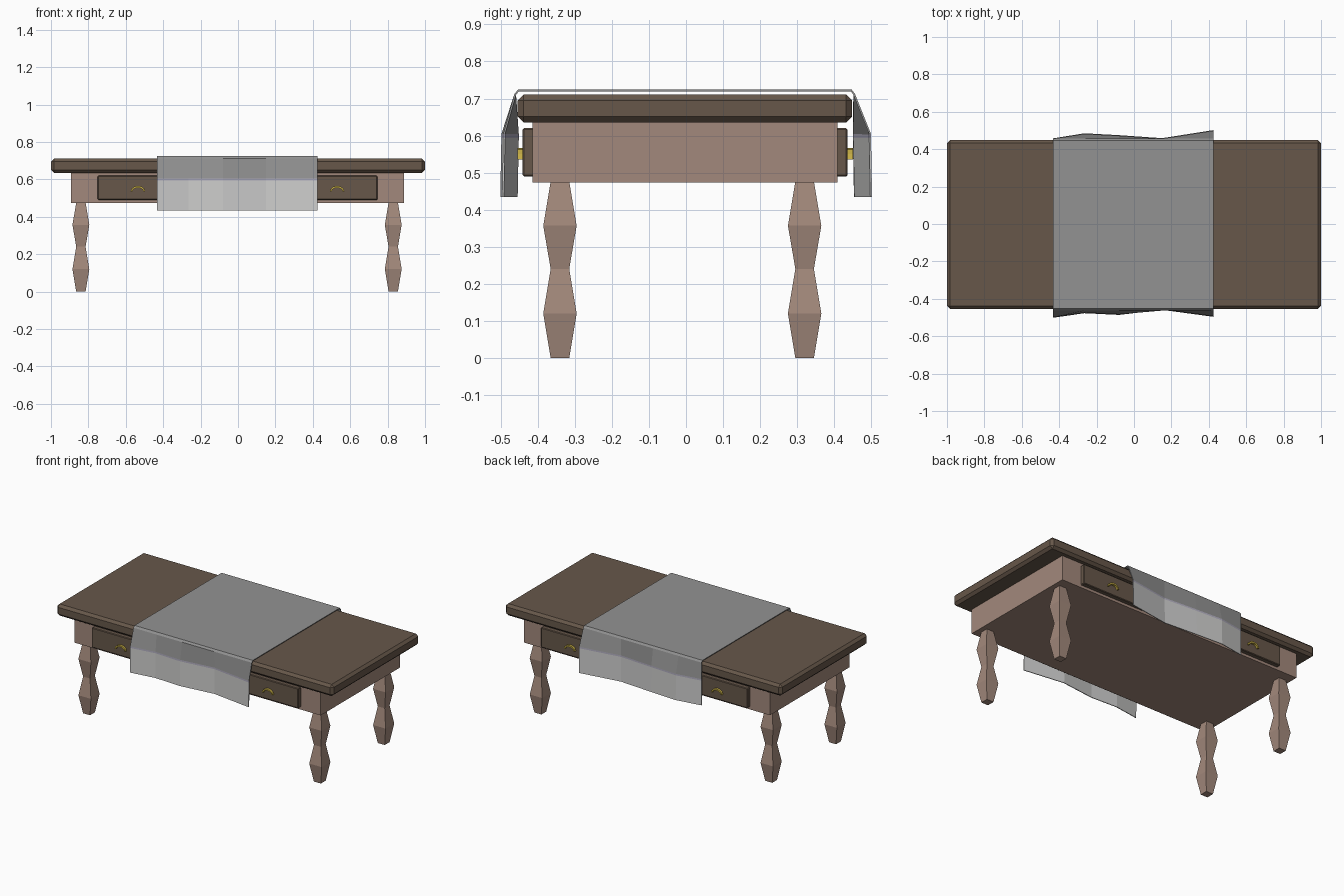
import bpy, bmesh, math

if "Cube" in bpy.data.objects:
    bpy.data.objects.remove(bpy.data.objects["Cube"])


def material(name, rgb):
    m = bpy.data.materials.new(name)
    m.diffuse_color = (*rgb, 1)
    m.use_nodes = True
    m.node_tree.nodes["Principled BSDF"].inputs["Base Color"].default_value = m.diffuse_color
    return m


DARK = material("dark wood", (0.135, 0.096, 0.068))
PINK = material("light wood", (0.365, 0.25, 0.20))
GOLD = material("brass", (0.56, 0.42, 0.06))
GREY = material("grey cloth", (0.29, 0.29, 0.29))
PALE = material("pale cloth", (0.60, 0.60, 0.595))
LILAC = material("lilac stripe", (0.44, 0.42, 0.52))


def finish(name, bm, *mats):
    bmesh.ops.recalc_face_normals(bm, faces=bm.faces)
    me = bpy.data.meshes.new(name)
    bm.to_mesh(me)
    bm.free()
    for m in mats:
        me.materials.append(m)
    ob = bpy.data.objects.new(name, me)
    bpy.context.collection.objects.link(ob)
    return ob


def box(name, lo, hi, mat, bevel=0):
    bm = bmesh.new()
    bmesh.ops.create_cube(bm, size=1)
    for v in bm.verts:
        v.co = [(a + b) / 2 + c * (b - a) for a, b, c in zip(lo, hi, v.co)]
    if bevel:
        bmesh.ops.bevel(bm, geom=bm.edges[:], offset=bevel, segments=1, affect='EDGES')
    return finish(name, bm, mat)


# Table top, apron and the long drawer fronts on both sides
box("table_top", (-1, -0.454, 0.635), (1, 0.448, 0.711), DARK, 0.016)
box("apron", (-0.893, -0.414, 0.473), (0.888, 0.408, 0.64), PINK)
box("front_drawer", (-0.75, -0.441, 0.49), (0.745, -0.41, 0.62), DARK, 0.004)
box("back_drawer", (-0.75, 0.40, 0.49), (0.745, 0.436, 0.62), DARK, 0.004)

# Square turned legs: (height, half width) profile
PROFILE = [(0, 0.025), (0.12, 0.045), (0.24, 0.025), (0.357, 0.045), (0.476, 0.025)]


def leg(name, x, y):
    bm = bmesh.new()
    rings = [[bm.verts.new((x + sx * r, y + sy * r, z))
              for sx, sy in ((-1, -1), (1, -1), (1, 1), (-1, 1))] for z, r in PROFILE]
    for a, b in zip(rings, rings[1:]):
        for i in range(4):
            j = (i + 1) % 4
            bm.faces.new((a[i], a[j], b[j], b[i]))
    bm.faces.new(rings[0])
    bm.faces.new(rings[-1])
    finish(name, bm, PINK)


for yname, y in (("front", -0.34), ("back", 0.32)):
    for xname, x in (("left", -0.84), ("right", 0.83)):
        leg(f"{yname}_{xname}_leg", x, y)


# Arched brass pulls
def handle(name, x, y0, y1):
    bm = bmesh.new()
    n, rings = 6, []
    for i in range(n + 1):
        a = math.pi * i / n
        c, s = math.cos(a), math.sin(a)
        rings.append([bm.verts.new((x + rx * c, y, 0.535 + rz * s))
                      for rx, rz, y in ((0.039, 0.031, y0), (0.039, 0.031, y1),
                                        (0.030, 0.020, y1), (0.030, 0.020, y0))])
    for a, b in zip(rings, rings[1:]):
        for i in range(4):
            j = (i + 1) % 4
            bm.faces.new((a[i], a[j], b[j], b[i]))
    bm.faces.new(rings[0])
    bm.faces.new(rings[-1])
    finish(name, bm, GOLD)


for side, x in (("left", -0.535), ("right", 0.53)):
    handle(f"front_{side}_handle", x, -0.455, -0.438)
    handle(f"back_{side}_handle", x, 0.433, 0.45)

# Table runner: columns of (x, front hang y, back hang y)
COLS = [(-0.432, -0.501, 0.458), (-0.265, -0.477, 0.485), (-0.08, -0.486, 0.475),
        (0.15, -0.459, 0.459), (0.424, -0.496, 0.502)]
bm = bmesh.new()
grid = []
for x, f, b in COLS:
    fs, bs = f + 0.003, b - 0.003
    rows = [(f, 0.434), (fs, 0.594), (fs, 0.604), (-0.463, 0.712), (-0.453, 0.724),
            (0.447, 0.724), (0.456, 0.712), (bs, 0.604), (bs, 0.594), (b, 0.434)]
    grid.append([bm.verts.new((x, y, z)) for y, z in rows])
ROW_MATERIAL = [1, 2, 0, 0, 0, 0, 0, 2, 1]
for a, b in zip(grid, grid[1:]):
    for i, m in enumerate(ROW_MATERIAL):
        bm.faces.new((a[i], b[i], b[i + 1], a[i + 1])).material_index = m
runner = finish("table_runner", bm, GREY, PALE, LILAC)
# keep the outside facing up and out, then thicken inwards
top = max(runner.data.polygons, key=lambda p: p.center.z)
if top.normal.z < 0:
    runner.data.flip_normals()
solid = runner.modifiers.new("thickness", 'SOLIDIFY')
solid.thickness = 0.005
solid.offset = -1
